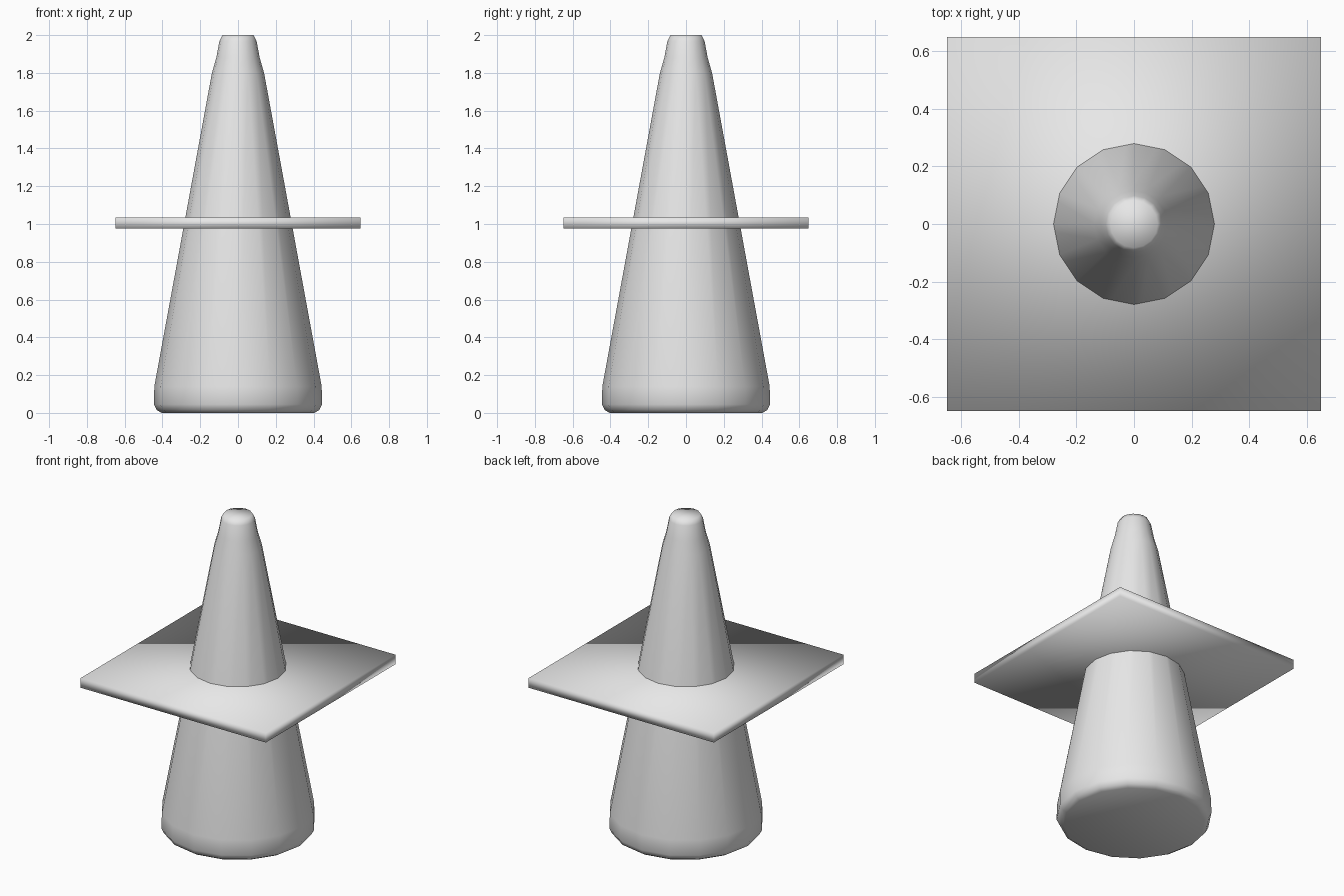
import bpy
import bmesh
from math import cos, sin, tau

default_cube = bpy.data.objects.get("Cube")
if default_cube:
    bpy.data.objects.remove(default_cube, do_unlink=True)

SIDES = 16

# Single plain grey
grey = bpy.data.materials.new("light grey")
grey.use_nodes = True
colour = (0.8, 0.8, 0.8, 1)
grey.diffuse_color = colour
grey.node_tree.nodes["Principled BSDF"].inputs["Base Color"].default_value = colour


def finish(bm, name):
    """Turn a bmesh into a smooth-shaded grey object."""
    bmesh.ops.recalc_face_normals(bm, faces=bm.faces)
    for face in bm.faces:
        face.smooth = True
    mesh = bpy.data.meshes.new(name)
    bm.to_mesh(mesh)
    bm.free()
    mesh.materials.append(grey)
    obj = bpy.data.objects.new(name, mesh)
    bpy.context.collection.objects.link(obj)
    return obj


def lathe(name, profile):
    """Stack rings of (radius, height) and cap both ends."""
    bm = bmesh.new()
    rings = [[bm.verts.new((r * cos(tau * i / SIDES), r * sin(tau * i / SIDES), z))
              for i in range(SIDES)] for r, z in profile]
    for low, high in zip(rings, rings[1:]):
        for i in range(SIDES):
            j = (i + 1) % SIDES
            bm.faces.new((low[i], low[j], high[j], high[i]))
    bm.faces.new(rings[0][::-1])
    bm.faces.new(rings[-1])
    return finish(bm, name)


# Tapered body with softened foot and tip
lathe("cone_body", [(0.405, 0), (0.43, 0.015), (0.445, 0.045), (0.443, 0.14),
                    (0.138, 1.8), (0.115, 1.88), (0.098, 1.97), (0.082, 2)])

# Thin square plate around the middle
bm = bmesh.new()
bmesh.ops.create_cube(bm, size=1)
bmesh.ops.scale(bm, vec=(1.296, 1.296, 0.06), verts=bm.verts)
bmesh.ops.translate(bm, vec=(0, 0, 1.005), verts=bm.verts)
finish(bm, "square_plate")
